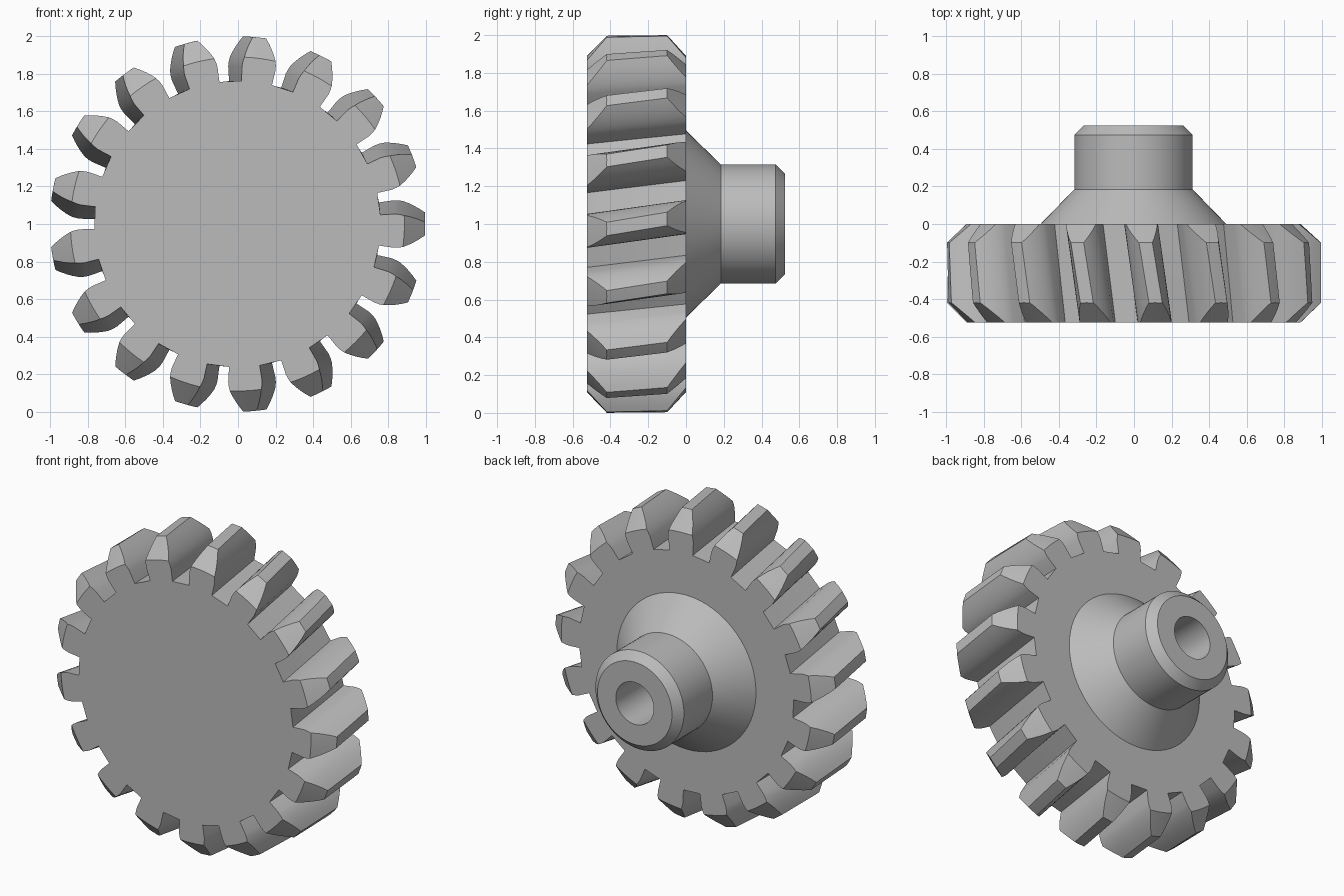
import bpy
import bmesh
from math import sin, cos, tan, acos, pi, radians, sqrt

if "Cube" in bpy.data.objects:
    bpy.data.objects.remove(bpy.data.objects["Cube"])

TEETH = 17
CENTRE_X = -0.003
TIP, PITCH, ROOT = 1.0, 0.895, 0.763
FRONT, BACK = -0.525, 0.0
TWIST = radians(5)

steel = bpy.data.materials.new("grey metal")
steel.use_nodes = True
grey = (0.5, 0.5, 0.5, 1)
steel.diffuse_color = grey
steel.node_tree.nodes["Principled BSDF"].inputs["Base Color"].default_value = grey


def polar(r, a, y):
    return (CENTRE_X + r * cos(a), y, 1 + r * sin(a))


def finish(bm, name):
    bmesh.ops.recalc_face_normals(bm, faces=bm.faces)
    mesh = bpy.data.meshes.new(name)
    bm.to_mesh(mesh)
    bm.free()
    mesh.materials.append(steel)
    obj = bpy.data.objects.new(name, mesh)
    bpy.context.collection.objects.link(obj)
    return obj


def smooth(obj):
    bpy.ops.object.select_all(action='DESELECT')
    obj.select_set(True)
    bpy.context.view_layer.objects.active = obj
    bpy.ops.object.shade_smooth_by_angle(angle=radians(25))


def bridge(bm, a, b):
    n = len(a)
    for i in range(n):
        bm.faces.new((a[i], a[(i + 1) % n], b[(i + 1) % n], b[i]))


def turned(name, profile, segments, closed):
    """Turn (radius, y) points about the axis; cap the ends unless closed."""
    bm = bmesh.new()
    rings = [[bm.verts.new(polar(r, 2 * pi * i / segments, y)) for i in range(segments)]
             for r, y in profile]
    for a, b in zip(rings, rings[1:]):
        bridge(bm, a, b)
    if closed:
        bridge(bm, rings[-1], rings[0])
    else:
        bm.faces.new(rings[0])
        bm.faces.new(rings[-1])
    return finish(bm, name)


# Involute tooth outline, radial below the base circle
pressure = radians(20)
base = PITCH * cos(pressure)
base_half = pi / (2 * TEETH) + tan(pressure) - pressure


def half_angle(r):
    if r <= base:
        return base_half
    t = acos(base / r)
    return base_half - (tan(t) - t)


STEPS = 6
flank = [ROOT] + [base + (TIP - base) * i / STEPS for i in range(STEPS + 1)]
outline = []
for k in range(TEETH):
    mid = 2 * pi * k / TEETH
    outline += [(r, mid - half_angle(r)) for r in flank]
    outline.append((TIP, mid))
    outline += [(r, mid + half_angle(r)) for r in reversed(flank)]

# Toothed wheel, lofted with a steady twist
bm = bmesh.new()
LAYERS = 4
loops = []
for s in range(LAYERS + 1):
    f = s / LAYERS
    y = FRONT + (BACK - FRONT) * f
    loops.append([bm.verts.new(polar(r, a + TWIST * (f - 0.5), y)) for r, a in outline])
for a, b in zip(loops, loops[1:]):
    bridge(bm, a, b)
bm.faces.new(loops[0])
bm.faces.new(loops[-1])
wheel = finish(bm, "toothed_wheel")

# Chamfer both ends of the teeth with a turned envelope
envelope = turned("chamfer_envelope",
                  [(0.81, -0.601), (1.03, -0.391), (1.03, -0.127), (0.81, 0.073)],
                  TEETH * 8, False)
cut = wheel.modifiers.new("chamfer", 'BOOLEAN')
cut.operation = 'INTERSECT'
cut.solver = 'EXACT'
cut.object = envelope
envelope.hide_render = True
bpy.ops.object.select_all(action='DESELECT')
wheel.select_set(True)
bpy.context.view_layer.objects.active = wheel
bpy.ops.object.modifier_apply(modifier=cut.name)
bpy.data.objects.remove(envelope)
smooth(wheel)

# Hub with flared foot, chamfered end and blind bore
hub = turned("hub", [(0.495, 0), (0.315, 0.185), (0.315, 0.475), (0.265, 0.525),
                     (0.135, 0.525), (0.135, 0)], 64, True)
smooth(hub)
